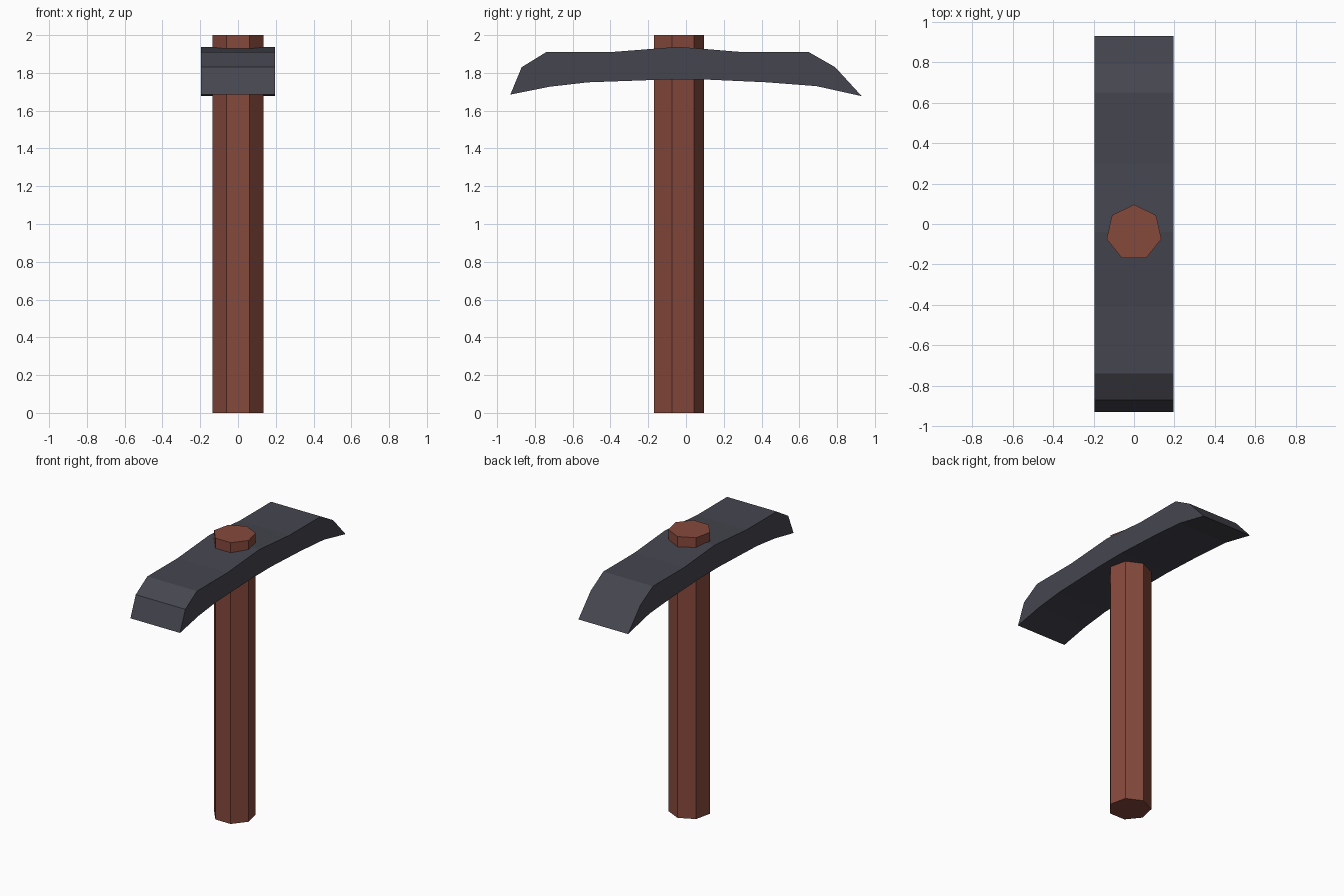
import bpy, math

if "Cube" in bpy.data.objects:
    bpy.data.objects.remove(bpy.data.objects["Cube"])


def material(name, rgb):
    m = bpy.data.materials.new(name)
    m.diffuse_color = (*rgb, 1)
    m.use_nodes = True
    m.node_tree.nodes["Principled BSDF"].inputs["Base Color"].default_value = m.diffuse_color
    return m


def prism(name, outline, place, low, high, mat):
    """Extrude a 2D outline from low to high; place(a, b, t) gives the 3D point."""
    n = len(outline)
    verts = [place(a, b, t) for t in (low, high) for a, b in outline]
    faces = [tuple(reversed(range(n))), tuple(range(n, 2 * n))]
    faces += [(i, (i + 1) % n, n + (i + 1) % n, n + i) for i in range(n)]
    mesh = bpy.data.meshes.new(name)
    mesh.from_pydata(verts, [], faces)
    mesh.materials.append(mat)
    obj = bpy.data.objects.new(name, mesh)
    bpy.context.collection.objects.link(obj)
    return obj


wood = material("red brown wood", (0.24, 0.067, 0.046))
iron = material("dark iron", (0.060, 0.060, 0.079))

# Seven-sided handle, one corner pointing back
R, CY = 0.139, -0.043
ring = [(R * math.sin(-2 * math.pi * i / 7), CY + R * math.cos(2 * math.pi * i / 7))
        for i in range(7)]
prism("handle", ring, lambda x, y, z: (x, y, z), 0, 2, wood)

# Curved head, side profile (y, z) extruded across x
profile = [(-0.93, 1.685), (-0.72, 1.727), (-0.52, 1.75), (-0.1, 1.765),
           (0.1, 1.765), (0.43, 1.75), (0.69, 1.73), (0.93, 1.677),
           (0.79, 1.83), (0.65, 1.91), (0.30, 1.91), (-0.04, 1.938),
           (-0.40, 1.91), (-0.74, 1.91), (-0.87, 1.83)]
prism("pick_head", profile, lambda y, z, x: (x, y, z), -0.195, 0.195, iron)
